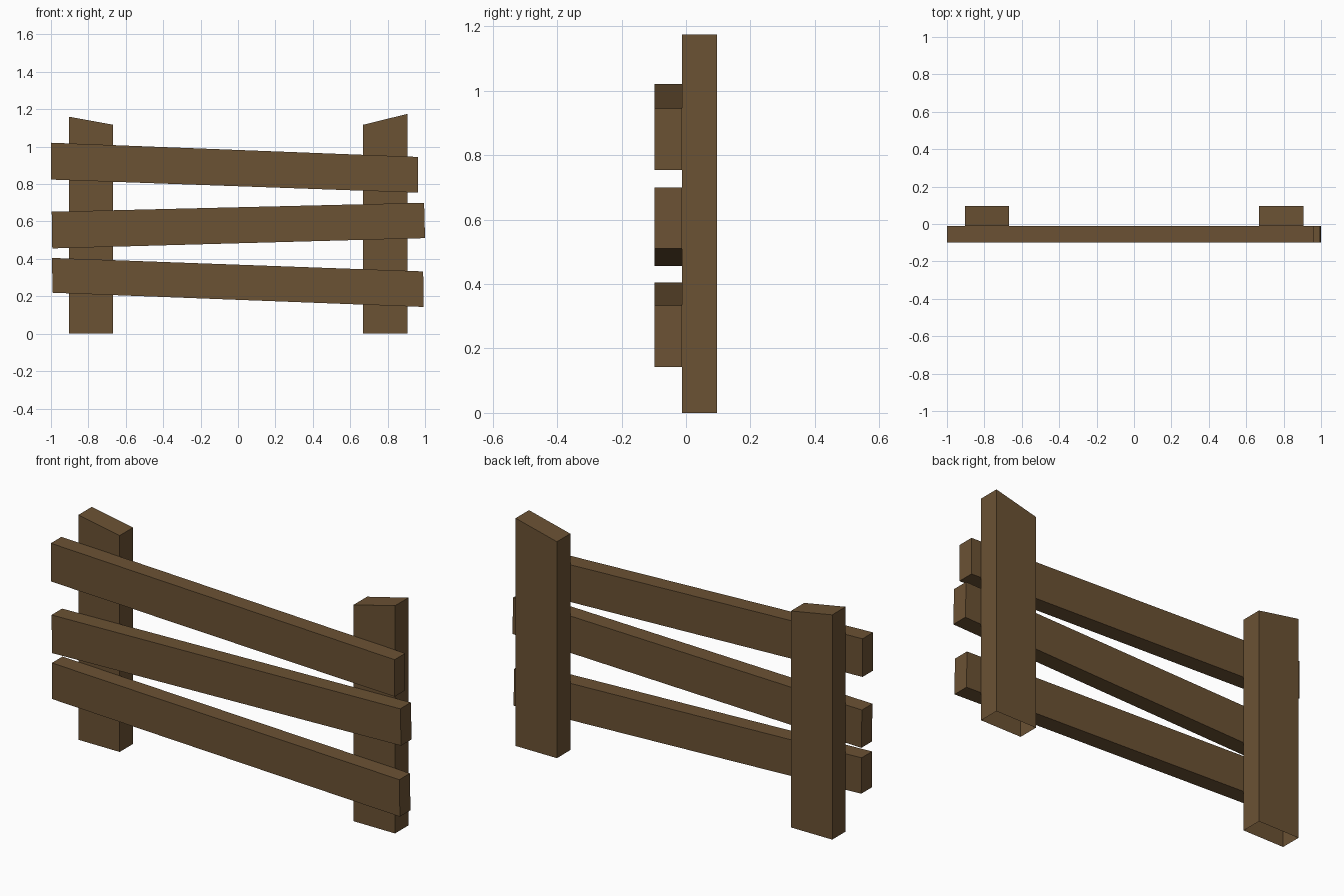
import bpy

if "Cube" in bpy.data.objects:
    bpy.data.objects.remove(bpy.data.objects["Cube"])

wood = bpy.data.materials.new("brown_wood")
wood.diffuse_color = (0.147, 0.084, 0.034, 1.0)
wood.use_nodes = True
wood.node_tree.nodes["Principled BSDF"].inputs["Base Color"].default_value = wood.diffuse_color


def board(name, outline, y_front, y_back, open_bottom=False):
    """Extrude a four-point front outline (x, z), counter-clockwise from bottom left."""
    verts = [(x, y, z) for y in (y_front, y_back) for x, z in outline]
    faces = [(0, 1, 2, 3), (7, 6, 5, 4)]
    for i in range(4):
        if open_bottom and i == 0:
            continue
        j = (i + 1) % 4
        faces.append((j, i, i + 4, j + 4))
    mesh = bpy.data.meshes.new(name)
    mesh.from_pydata(verts, [], faces)
    mesh.materials.append(wood)
    obj = bpy.data.objects.new(name, mesh)
    bpy.context.collection.objects.link(obj)
    return obj


# Upright posts with slanted tops, open where they meet the ground
for name, x0, x1, top0, top1 in (
    ("left_post", -0.903, -0.667, 1.16, 1.117),
    ("right_post", 0.669, 0.905, 1.117, 1.175),
):
    board(name, [(x0, 0), (x1, 0), (x1, top1), (x0, top0)], -0.012, 0.097, True)

# Crooked rails nailed across the front
rails = {
    "top_rail": [(-1.0, 0.824), (0.963, 0.754), (0.963, 0.945), (-1.0, 1.021)],
    "middle_rail": [(-0.993, 0.456), (1.0, 0.511), (0.995, 0.70), (-0.996, 0.652)],
    "bottom_rail": [(-0.992, 0.219), (0.993, 0.143), (0.990, 0.333), (-0.994, 0.405)],
}
for name, outline in rails.items():
    board(name, outline, -0.098, -0.012)
